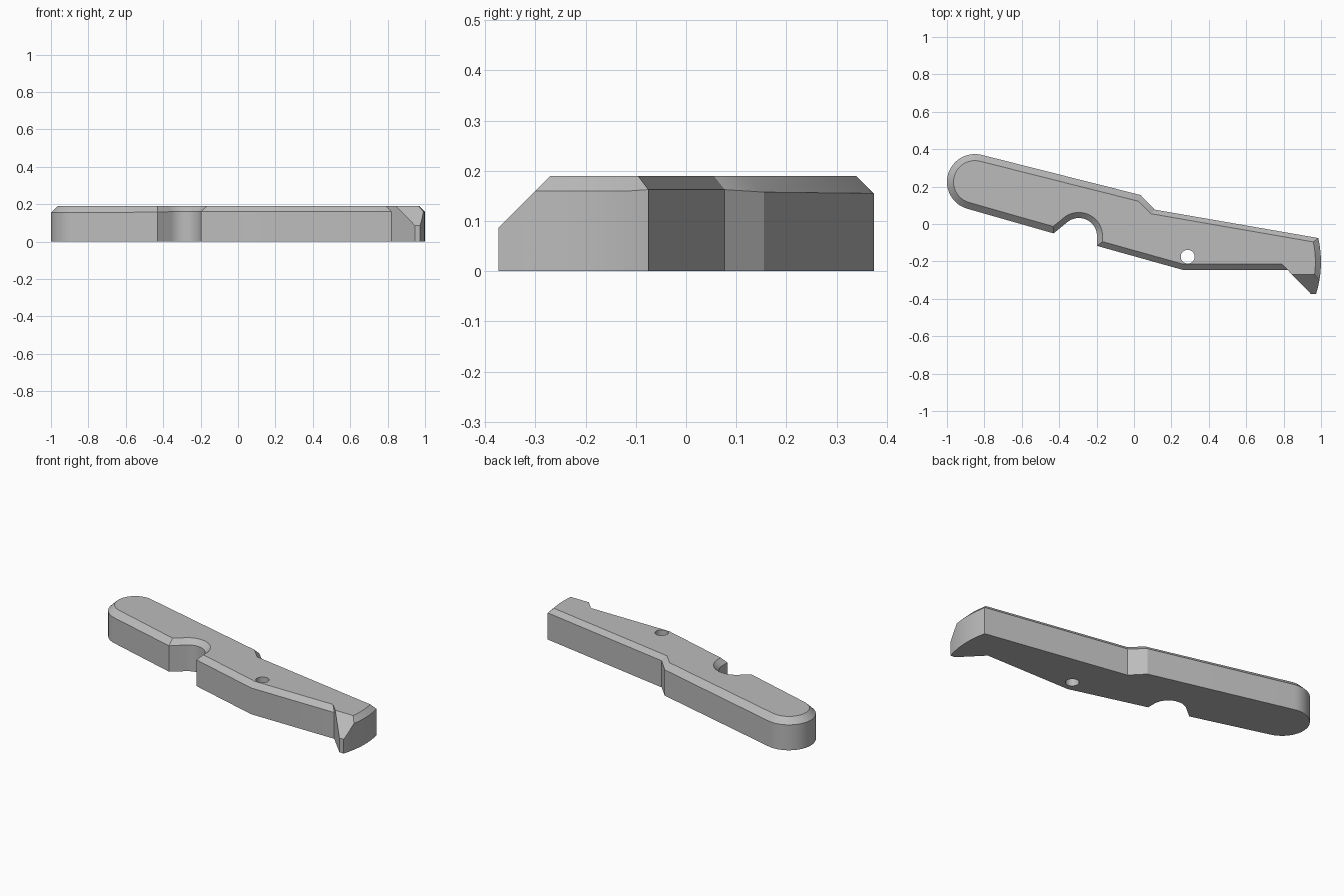
import bpy, bmesh
from math import sin, cos, radians, pi
from mathutils import Vector

cube = bpy.data.objects.get("Cube")
if cube:
    bpy.data.objects.remove(cube, do_unlink=True)

HEIGHT = 0.19
WIDE, MID, THIN = 0.035, 0.03, 0.025      # chamfer widths

grey = bpy.data.materials.new("mid_grey")
grey.use_nodes = True
colour = (0.5, 0.5, 0.5, 1)
grey.diffuse_color = colour
grey.node_tree.nodes["Principled BSDF"].inputs["Base Color"].default_value = colour


def arc(cx, cy, r, start, end, steps, chamfer):
    """Outline points along a circle, angles in degrees."""
    angles = [radians(start + (end - start) * i / steps) for i in range(steps + 1)]
    return [(cx + r * cos(a), cy + r * sin(a), chamfer) for a in angles]


def inset(points):
    """Move each side inwards by its own chamfer width and mitre the corners."""
    result = []
    for i, (x, y, d1) in enumerate(points):
        px, py, d0 = points[i - 1]
        nx, ny, _ = points[(i + 1) % len(points)]
        a = Vector((x - px, y - py)).normalized()
        b = Vector((nx - x, ny - y)).normalized()
        na, nb = Vector((-a.y, a.x)), Vector((-b.y, b.x))
        det = na.x * nb.y - na.y * nb.x
        if abs(det) < 0.01:
            shift = (na + nb) * (d0 + d1) / 4
        else:
            shift = Vector((d0 * nb.y - d1 * na.y, d1 * na.x - d0 * nb.x)) / det
        result.append((x + shift.x, y + shift.y))
    return result


# Outline, counter-clockwise; third value is the chamfer of the side that follows
outline = [(-0.43, -0.05, MID)]
outline += arc(-0.295, -0.065, 0.097, 130, 0, 20, MID)        # finger notch
outline += [(-0.198, -0.117, MID), (0.26, -0.245, MID),
            (0.82, -0.245, 0), (0.945, -0.373, 0)]            # belly and hook
for i in range(9):                                            # bowed tip
    t = i / 8
    outline.append((0.974 + 0.011 * t + 0.08 * t * (1 - t), -0.373 + 0.298 * t,
                    MID if i < 8 else THIN))
outline += [(0.11, 0.077, MID), (0.035, 0.155, WIDE)]         # step in the back
outline += arc(-0.851, 0.225, 0.149, 75.5, 254.5, 24, WIDE)   # rounded handle end

# Body: bottom ring, shoulder ring and inset top ring
bm = bmesh.new()
count = len(outline)
bottom = [bm.verts.new((x, y, 0)) for x, y, _ in outline]
shoulder, top = [], []
for i, (x, y, d) in enumerate(outline):
    drop = max(d, outline[i - 1][2])
    if min(d, outline[i - 1][2]) > 0:
        drop = (d + outline[i - 1][2]) / 2
    shoulder.append(bm.verts.new((x, y, HEIGHT - max(drop, 0.001))))
top = [bm.verts.new((x, y, HEIGHT)) for x, y in inset(outline)]
bm.faces.new(bottom[::-1])
bm.faces.new(top)
for low, high in ((bottom, shoulder), (shoulder, top)):
    for i in range(count):
        j = (i + 1) % count
        bm.faces.new((low[i], low[j], high[j], high[i]))
bmesh.ops.triangulate(bm, faces=[f for f in bm.faces if len(f.verts) == 4 and abs(f.normal.z) < 0.99])

# Sloping cut over the hook
cut = bmesh.ops.bisect_plane(bm, geom=bm.verts[:] + bm.edges[:] + bm.faces[:],
                             plane_co=(0, -0.27, HEIGHT), plane_no=(0, -1, 1),
                             clear_outer=True)
edges = [e for e in cut["geom_cut"] if isinstance(e, bmesh.types.BMEdge)]
bmesh.ops.holes_fill(bm, edges=edges, sides=0)
bmesh.ops.remove_doubles(bm, verts=bm.verts[:], dist=0.0002)
bmesh.ops.recalc_face_normals(bm, faces=bm.faces[:])
mesh = bpy.data.meshes.new("handle_body")
bm.to_mesh(mesh)
bm.free()
mesh.materials.append(grey)
body = bpy.data.objects.new("handle_body", mesh)
bpy.context.collection.objects.link(body)

# Pin hole through the body
bpy.ops.mesh.primitive_cylinder_add(vertices=32, radius=0.037, depth=1,
                                    location=(0.287, -0.175, 0.1))
cutter = bpy.context.object
cutter.name = "pin_hole_cutter"
cutter.data.materials.append(grey)
hole = body.modifiers.new("pin_hole", "BOOLEAN")
hole.operation = "DIFFERENCE"
hole.solver = "EXACT"
hole.object = cutter

bpy.ops.object.select_all(action="DESELECT")
body.select_set(True)
bpy.context.view_layer.objects.active = body
bpy.ops.object.modifier_apply(modifier=hole.name)
bpy.data.objects.remove(cutter, do_unlink=True)
bpy.ops.object.shade_smooth_by_angle(angle=radians(25))
